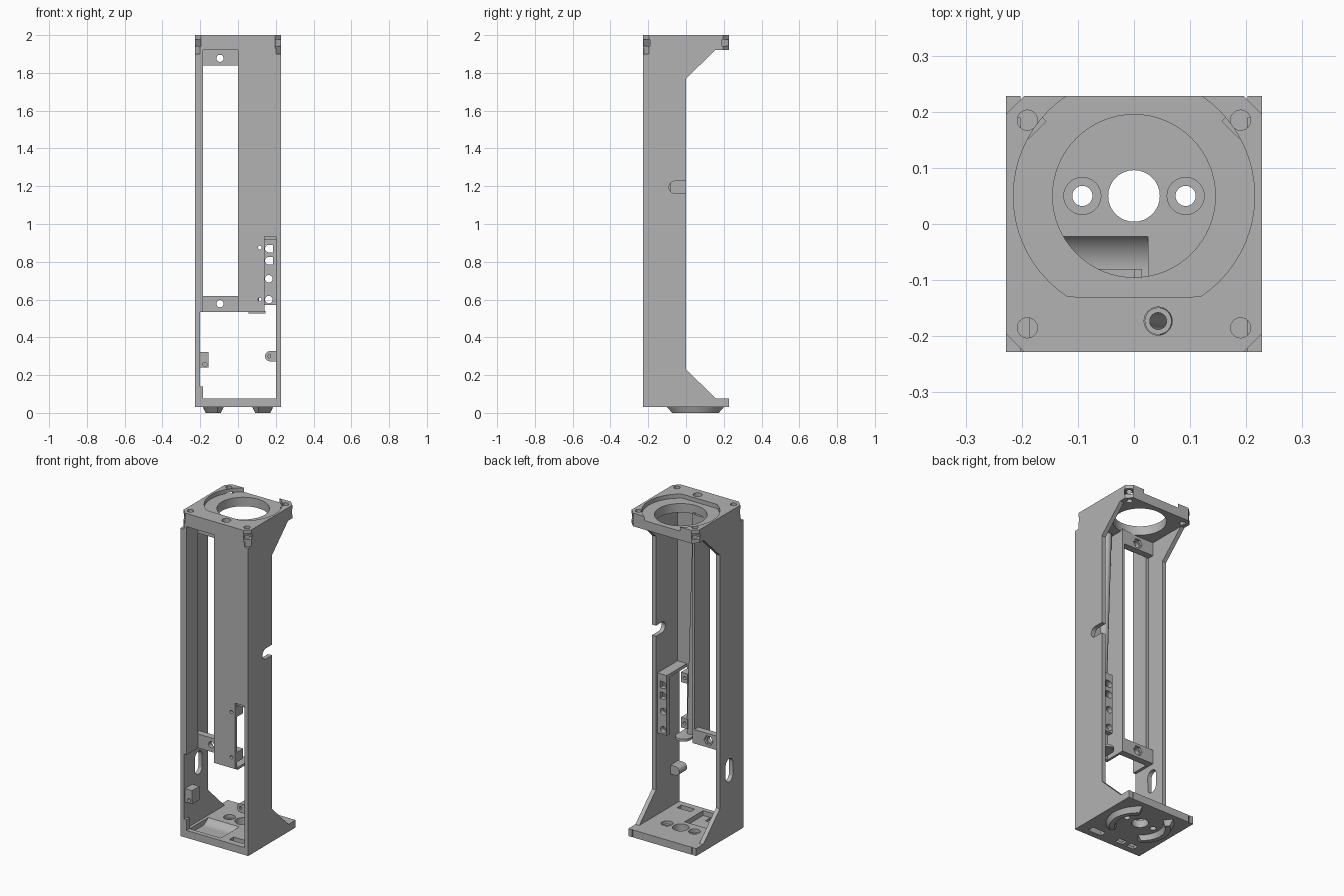
import bpy, bmesh
from math import cos, sin, pi, radians
from mathutils import Vector, Matrix

cube = bpy.data.objects.get("Cube")
if cube:
    bpy.data.objects.remove(cube, do_unlink=True)

grey = bpy.data.materials.new("neutral grey")
grey.use_nodes = True
grey.diffuse_color = (0.45, 0.45, 0.45, 1)
grey.node_tree.nodes["Principled BSDF"].inputs["Base Color"].default_value = grey.diffuse_color


def prism(name, pts, axis, a, b):
    """Extrude a 2D outline along an axis; outline is (y,z), (x,z) or (x,y)."""
    def place(p, t):
        return {"x": (t, p[0], p[1]), "y": (p[0], t, p[1]), "z": (p[0], p[1], t)}[axis]
    bm = bmesh.new()
    low = [bm.verts.new(place(p, a)) for p in pts]
    high = [bm.verts.new(place(p, b)) for p in pts]
    bm.faces.new(low)
    bm.faces.new(high)
    n = len(pts)
    for i in range(n):
        j = (i + 1) % n
        bm.faces.new((low[i], low[j], high[j], high[i]))
    bmesh.ops.recalc_face_normals(bm, faces=bm.faces)
    mesh = bpy.data.meshes.new(name)
    bm.to_mesh(mesh)
    bm.free()
    mesh.materials.append(grey)
    ob = bpy.data.objects.new(name, mesh)
    bpy.context.collection.objects.link(ob)
    return ob


def box(name, x, y, z):
    return prism(name, [(x[0], y[0]), (x[1], y[0]), (x[1], y[1]), (x[0], y[1])], "z", *z)


def circle(c, r, n=32):
    return [(c[0] + r * cos(2 * pi * i / n), c[1] + r * sin(2 * pi * i / n)) for i in range(n)]


def slot(c, w, h):
    """Upright rounded slot outline."""
    r, s = w / 2, h / 2 - w / 2
    return [(c[0] + r * cos(pi * i / 12), c[1] + r * sin(pi * i / 12) + (s if i <= 12 else -s))
            for i in range(25)]


def rod(name, c, r, axis, a, b, n=32):
    return prism(name, circle(c, r, n), axis, a, b)


def cut(ob, *cutters):
    for c in cutters:
        m = ob.modifiers.new("cut", "BOOLEAN")
        m.operation, m.solver, m.object = "DIFFERENCE", "EXACT", c
        bpy.context.view_layer.objects.active = ob
        bpy.ops.object.modifier_apply(modifier=m.name)
        bpy.data.objects.remove(c, do_unlink=True)


H = 0.228          # half footprint
CY = 0.05          # centre of the round openings
WALL = 0.026

# Side walls with gussets towards the rear
side = [(-H, 0.03), (H, 0.03), (H, 0.075), (0.16, 0.075), (0, 0.23),
        (0, 1.77), (0.155, 1.92), (0.19, 1.92), (0.19, 1.94), (-H, 1.94)]
left_wall = prism("left_wall", side, "x", H - WALL, H)
right_wall = prism("right_wall", side, "x", -H, WALL - H)
notch = circle((-0.058, 1.195), 0.032)
cut(left_wall, prism("c", notch, "x", 0.1, 0.3),
    box("c", (0.1, 0.3), (-0.058, 0.05), (1.163, 1.227)))
cut(right_wall, prism("c", slot((-0.09, 0.43), 0.07, 0.14), "x", -0.3, -0.1))
box("right_wall_rib", (WALL - H, -0.185), (-H, -0.12), (0.535, 1.94))
box("right_wall_foot", (WALL - H, -0.185), (-H, -0.2), (0.03, 0.14))

# Top plate with chamfered corners, shallow seat and bore
k = 0.032
outline = [(-H, -H + k), (-H + k, -H), (H - k, -H), (H, -H + k),
           (H, H - k), (H - k, H), (-H + k, H), (-H, H - k)]
top_plate = prism("top_plate", outline, "z", 1.92, 2.0)
seat = [(x, max(y, -0.13)) for x, y in circle((0, CY), 0.215, 64)]
cut(top_plate, prism("c", seat, "z", 1.975, 2.1),
    rod("c", (0, CY), 0.145, "z", 1.8, 2.1, 64),
    rod("c", (0.043, -0.173), 0.025, "z", 1.8, 2.1))
for sx in (-1, 1):
    for sy in (-1, 1):
        pocket = box("c", (-0.025, 0.2), (-0.022, 0.022), (1.943, 1.978))
        pocket.data.transform(Matrix.Translation((sx * 0.19, sy * 0.185, 0))
                              @ Matrix.Rotation(pi / 2 - sx * pi / 2 + sx * sy * pi / 4, 4, "Z"))
        cut(top_plate, pocket, rod("c", (sx * 0.19, sy * 0.185), 0.018, "z", 1.8, 2.1, 24))
# Matching corner cuts in the walls just below the plate
for wall, s in ((left_wall, 1), (right_wall, -1)):
    cut(wall, prism("c", [(s * (H - k), -H), (s * 0.3, -H - 0.072 + k), (s * 0.3, -0.3),
                          (s * (H - k), -0.3)], "z", 1.9, 2.1),
        prism("c", [(s * (H - k), -H), (s * H, -H + k), (s * 0.3, -H + k), (s * 0.3, -H)],
              "z", 1.9, 2.1))

# Bottom plate with trough, round holes and slots
rear_cut = [(-H, -H), (H, -H), (H, H - k), (H - k, H), (-H + k, H), (-H, H - k)]
bottom_plate = prism("bottom_plate", rear_cut, "z", 0.03, 0.075)
cut(bottom_plate, rod("c", (-0.08, 0.115), 0.07, "x", -0.185, 0.025, 48),
    box("c", (-0.185, 0.025), (-0.2, -0.08), (0.0455, 0.2)),
    rod("c", (0, CY), 0.046, "z", -0.1, 0.2))
for s in (-1, 1):
    cut(bottom_plate, rod("c", (s * 0.092, CY), 0.018, "z", -0.1, 0.2),
        rod("c", (s * 0.092, CY), 0.033, "z", 0.055, 0.2))
for x, w in ((0.12, 0.045), (-0.05, 0.025), (-0.13, 0.025)):
    cut(bottom_plate, box("c", (x - w, x + w), (-0.19, -0.15), (-0.1, 0.2)))

# Curved tapered feet under the bottom plate
for name, mid in (("left_foot", 0), ("right_foot", pi)):
    span = [mid + radians(-54 + 6 * i) for i in range(19)]
    arc = [(0.185 * cos(a), CY + 0.185 * sin(a)) for a in span]
    arc += [(0.13 * cos(a), CY + 0.13 * sin(a)) for a in reversed(span)]
    foot = prism(name, arc, "z", 0, 0.03)
    hub = Vector((0.157 * cos(mid), CY, 0))
    for v in foot.data.vertices:
        if v.co.z < 0.01:
            a = Vector((v.co.x, v.co.y - CY, 0))
            target = a.normalized() * 0.157 + Vector((0, CY, 0))
            v.co = v.co.lerp(target, 0.4).lerp(hub, 0.12)

# Front panel on the left half, with the opening beside the bracket
front_panel = box("front_panel", (0, H - WALL), (-H, -0.208), (0.535, 1.93))
cut(front_panel, box("c", (0.14, H - WALL), (-0.3, -0.1), (0.5, 0.935)))
cut(front_panel, *[rod("c", (0.115, z), 0.01, "y", -0.3, -0.1, 16) for z in (0.6, 0.875)])
box("panel_rib", (0, 0.014), (-H, -0.08), (0.535, 1.93))
box("bracket_strip", (0.085, 0.095), (-0.208, -0.17), (0.535, 0.935))
for z in (0.6, 0.875):
    clip = box("screw_clip", (0.095, 0.14), (-0.208, -0.15), (z - 0.03, z + 0.03))
    cut(clip, rod("c", (0.115, z), 0.01, "y", -0.3, -0.1, 16))

# Perforated cable plate with its shelf
cable_plate = box("cable_plate", (0.14, H - WALL), (-0.045, -0.015), (0.57, 0.935))
cut(cable_plate, *[rod("c", (0.163, z), 0.02, "y", -0.2, 0.1, 24) for z in (0.6, 0.71, 0.805, 0.87)])
cut(cable_plate, *[box("c", (0.163, 0.185), (-0.2, 0.1), (z - 0.02, z + 0.02)) for z in (0.805, 0.87)])
box("cable_shelf", (0.14, H - WALL), (-0.21, -0.015), (0.915, 0.935))
ledge = [(x, y) for x, y in circle((0.1, -0.12), 0.045) if y > -0.121]
prism("rounded_ledge", ledge + [(0.055, -0.21), (0.145, -0.21)], "z", 0.525, 0.54)

# Cross bars with screw holes
for name, z0, z1, hz in (("lower_bar", 0.535, 0.62, 0.578), ("upper_bar", 1.84, 1.925, 1.877)):
    bar = box(name, (-0.205, 0.014), (-0.12, -0.08), (z0, z1))
    cut(bar, rod("c", (-0.095, hz), 0.019, "y", -0.3, 0.1, 24),
        rod("c", (-0.095, hz), 0.03, "y", -0.095, 0.1, 6))

# Slanted cable tube behind the panel
tube = rod("cable_tube", (0, 0), 0.024, "z", 0, 1.42)
cut(tube, rod("c", (0, 0), 0.015, "z", -0.1, 1.6))
start, end = Vector((0.09, -0.177, 0.53)), Vector((0.043, -0.173, 1.95))
turn = (end - start).to_track_quat("Z", "Y").to_matrix().to_4x4()
tube.data.transform(Matrix.Translation(start) @ turn)

# Screw bosses inside the lower opening
right_boss = box("right_boss", (WALL - H, -0.155), (-0.22, -0.15), (0.24, 0.322))
cut(right_boss, rod("c", (-0.175, 0.257), 0.011, "y", -0.3, -0.17, 16))
left_boss = rod("left_boss", (0.17, 0.3), 0.027, "y", -0.215, -0.14)
cut(left_boss, rod("c", (0.17, 0.3), 0.011, "y", -0.3, -0.16, 16))
box("left_boss_web", (0.17, H - WALL), (-0.215, -0.14), (0.273, 0.327))

# Smooth the round walls while keeping edges sharp
bpy.ops.object.select_all(action="DESELECT")
for ob in bpy.context.scene.objects:
    if ob.type == "MESH" and ob.data.materials and ob.data.materials[0] == grey:
        ob.select_set(True)
        bpy.context.view_layer.objects.active = ob
bpy.ops.object.shade_smooth_by_angle(angle=radians(30))
